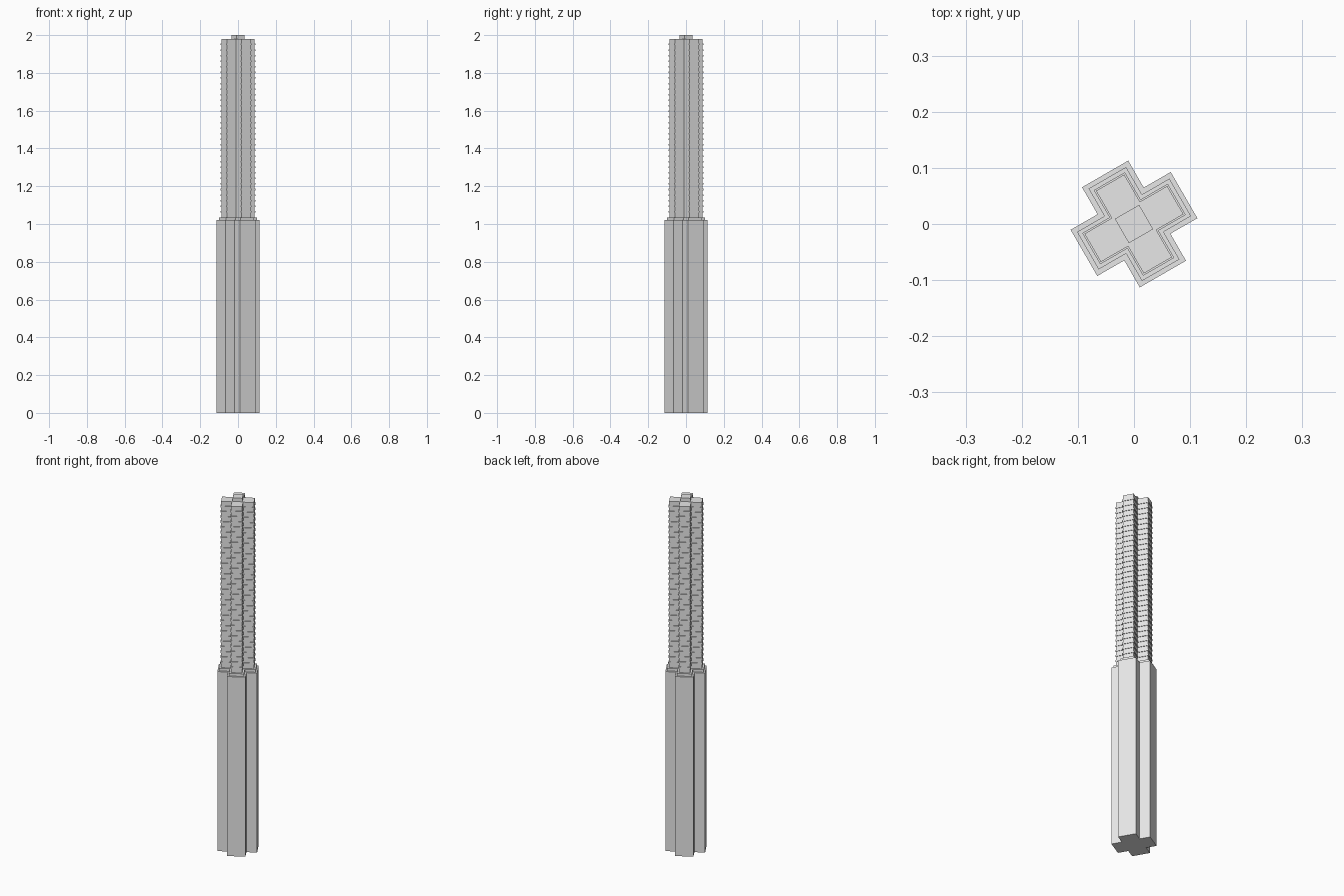
import bpy
import bmesh
from math import radians
from mathutils import Matrix

if "Cube" in bpy.data.objects:
    bpy.data.objects.remove(bpy.data.objects["Cube"], do_unlink=True)

grey = bpy.data.materials.new("light_grey")
grey.use_nodes = True
grey.diffuse_color = (0.8, 0.8, 0.8, 1)
grey.node_tree.nodes["Principled BSDF"].inputs["Base Color"].default_value = (0.8, 0.8, 0.8, 1)

TURN = Matrix.Rotation(radians(30), 4, "Z")


def cross(reach, half):
    """Outline of a plus shape: one arm corner set, turned four times."""
    arm = [(reach, -half), (reach, half), (half, half)]
    points = []
    for _ in range(4):
        points += arm
        arm = [(-y, x) for x, y in arm]
    return points


def square(half):
    return [(-half, -half), (half, -half), (half, half), (-half, half)]


def prisms(name, outline, spans):
    """Extrude the outline upward once for every (bottom, top) span."""
    bm = bmesh.new()
    for bottom, top in spans:
        face = bm.faces.new([bm.verts.new((x, y, bottom)) for x, y in outline])
        out = bmesh.ops.extrude_face_region(bm, geom=[face])["geom"]
        verts = [v for v in out if isinstance(v, bmesh.types.BMVert)]
        bmesh.ops.translate(bm, verts=verts, vec=(0, 0, top - bottom))
    bmesh.ops.recalc_face_normals(bm, faces=bm.faces)
    bm.transform(TURN)
    mesh = bpy.data.meshes.new(name)
    bm.to_mesh(mesh)
    bm.free()
    mesh.materials.append(grey)
    bpy.context.collection.objects.link(bpy.data.objects.new(name, mesh))


# Wide lower block and the step above it
prisms("lower_block", cross(0.103, 0.0475), [(0, 1.02)])
prisms("ledge", cross(0.095, 0.0385), [(1.02, 1.035)])

# Slim upper tower with thin projecting floor bands
BASE, ROOF, FLOORS = 1.035, 1.98, 32
step = (ROOF - BASE) / FLOORS
prisms("upper_tower", cross(0.085, 0.029), [(BASE, ROOF)])
prisms("floor_bands", cross(0.088, 0.032),
       [(BASE + i * step - 0.004, BASE + i * step + 0.004) for i in range(1, FLOORS)])

# Small roof box
prisms("roof_box", square(0.025), [(ROOF, 2.0)])
